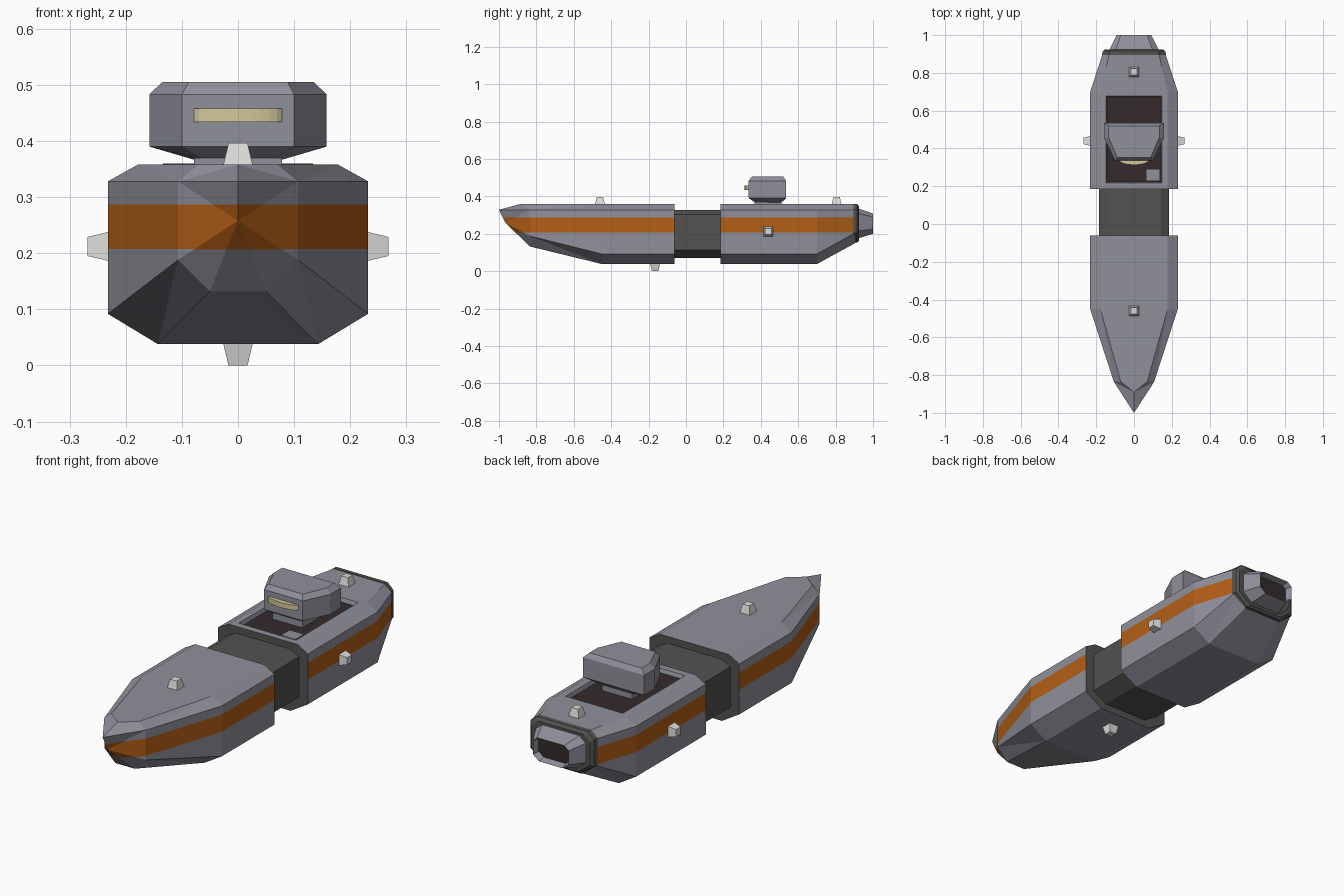
import bpy, bmesh, math
from mathutils import Vector, Matrix

if "Cube" in bpy.data.objects:
    bpy.data.objects.remove(bpy.data.objects["Cube"])


def material(name, r, g, b):
    m = bpy.data.materials.new(name)
    m.diffuse_color = (r, g, b, 1)
    m.use_nodes = True
    m.node_tree.nodes["Principled BSDF"].inputs["Base Color"].default_value = m.diffuse_color
    return m


HULL = material("hull_grey", .28, .28, .33)
ORANGE = material("orange_stripe", .46, .115, .008)
DARK = material("dark_grey", .085, .085, .08)
BROWN = material("dark_brown", .036, .024, .024)
WHITE = material("off_white", .72, .72, .70)
CREAM = material("cream_light", .65, .58, .33)


def finish(name, bm, mats, rule=None):
    bmesh.ops.recalc_face_normals(bm, faces=bm.faces)
    bm.normal_update()
    if rule:
        for f in bm.faces:
            f.material_index = rule(f.calc_center_median(), f.normal)
    me = bpy.data.meshes.new(name)
    bm.to_mesh(me)
    bm.free()
    for m in mats:
        me.materials.append(m)
    ob = bpy.data.objects.new(name, me)
    bpy.context.collection.objects.link(ob)
    return ob


def loft(halves, cap_start=True, cap_end=True):
    """Skin rings given as right-hand halves, mirrored across x."""
    bm = bmesh.new()
    rings = []
    for h in halves:
        pts = list(h) + [(-x, y, z) for x, y, z in reversed(h)]
        rings.append([bm.verts.new(p) for p in pts])
    for a, b in zip(rings, rings[1:]):
        n = len(a)
        for i in range(n):
            j = (i + 1) % n
            bm.faces.new((a[i], a[j], b[j], b[i]))
    if cap_start:
        bm.faces.new(rings[0])
    if cap_end:
        bm.faces.new(rings[-1])
    bmesh.ops.remove_doubles(bm, verts=bm.verts, dist=1e-5)
    bmesh.ops.recalc_face_normals(bm, faces=bm.faces)
    return bm


def section(y, xs=(.178, .232, .232, .143), zs=(.358, .328, .092, .038)):
    return [(x, y, z) for x, z in zip(xs, zs)]


def scaled(y, s):
    return [(x * s, y, .198 + (z - .198) * s) for x, _, z in section(0)]


def cut(bm, co, no):
    bmesh.ops.bisect_plane(bm, geom=bm.verts[:] + bm.edges[:] + bm.faces[:],
                           plane_co=co, plane_no=no, dist=1e-6)


def cut_stripe(bm):
    for z in (.207, .287):
        cut(bm, (0, 0, z), (0, 0, 1))


def hull_rule(c, n):
    if abs(n.y) > .99:
        return 2
    if .207 < c.z < .287:
        return 1
    if n.z > .95 and .30 < c.z < .345:
        return 3
    return 0


hull_mats = [HULL, ORANGE, DARK, BROWN]

# Front hull with pointed bow
bow = [(0, -.89, .358), (0, -1, .328), (0, -.965, .258), (0, -.965, .258)]
bm = loft([section(-.062), section(-.45),
           section(-.835, (.07, .107, .107, .05), (.358, .328, .188, .132)), bow],
          cap_end=False)
bmesh.ops.triangulate(bm, faces=[f for f in bm.faces if f.calc_center_median().y < -.5])
cut_stripe(bm)
finish("front_hull", bm, hull_mats, hull_rule)

# Rear hull with sunken deck well
stern_x, stern_z = (.13, .165, .165, .10), (.358, .328, .205, .15)
bm = loft([section(.185), section(.70), section(.905, stern_x, stern_z)])
cut_stripe(bm)
for x in (-.148, .148):
    cut(bm, (x, 0, 0), (1, 0, 0))
for y in (.217, .678):
    cut(bm, (0, y, 0), (0, 1, 0))
bm.normal_update()
well = [f for f in bm.faces if f.normal.z > .95
        and abs(f.calc_center_median().x) < .148 and .217 < f.calc_center_median().y < .678]
bmesh.ops.inset_region(bm, faces=well, thickness=.008, depth=-.018)
finish("rear_hull", bm, hull_mats, hull_rule)

# Narrow link between the hulls
finish("hull_link", loft([scaled(-.07, .8), scaled(.19, .8)]), [DARK])

# Stern collar
finish("stern_collar", loft([
    section(.895, (.133, .17, .17, .103), (.360, .330, .203, .150)),
    section(.915, (.133, .165, .165, .10), (.359, .328, .205, .153)),
    section(.925, (.118, .152, .152, .09), (.345, .318, .21, .163))]), [DARK])

# Exhaust nozzle with dark opening
bm = loft([section(.92, (.098, .132, .132, .08), (.335, .308, .215, .175)),
           section(1.0, (.07, .092, .092, .06), (.308, .29, .225, .20))])
bm.normal_update()
mouth = [f for f in bm.faces if f.normal.y > .9]
bmesh.ops.inset_region(bm, faces=mouth, thickness=.010)
bmesh.ops.translate(bm, verts=list({v for f in mouth for v in f.verts}), vec=(0, -.03, 0))
finish("exhaust_nozzle", bm, [HULL, BROWN],
       lambda c, n: 1 if n.y > .9 and c.y < .985 else 0)


# Bridge tower, lofted upward from plan outlines
def plan(z, pts):
    return [(x, y, z) for x, y in pts]


wide = [(.158, .535), (.158, .455), (.10, .335)]
finish("bridge_tower", loft([
    plan(.367, [(.08, .51), (.08, .455), (.06, .37)]), plan(.39, wide), plan(.483, wide),
    plan(.505, [(.135, .52), (.135, .46), (.088, .352)])]), [HULL])


def box(name, lo, hi, mat):
    lo, hi = Vector(lo), Vector(hi)
    bm = bmesh.new()
    bmesh.ops.create_cube(bm, size=1, matrix=Matrix.Translation((lo + hi) / 2)
                          @ Matrix.Diagonal((*(hi - lo), 1)))
    return finish(name, bm, [mat])


box("bridge_neck", (-.078, .365, .335), (.078, .51, .37), HULL)
box("deck_hatch", (.063, .228, .335), (.137, .292, .354), HULL)

# Curved light bar on the bridge front
bm = bmesh.new()
bmesh.ops.create_cone(bm, cap_ends=True, segments=24, radius1=1, radius2=1, depth=1,
                      matrix=Matrix.Translation((0, .34, .446))
                      @ Matrix.Diagonal((.08, .027, .024, 1)))
finish("bridge_light_bar", bm, [CREAM])


# Small tapered beacons pointing out from the hull
def beacon(name, pos, direction):
    bm = bmesh.new()
    turn = Vector(direction).to_track_quat('Z', 'Y').to_matrix().to_4x4()
    r = math.sqrt(2)
    bmesh.ops.create_cone(bm, cap_ends=True, segments=4, radius1=.027 * r, radius2=.017 * r,
                          depth=.042, matrix=Matrix.Translation(pos) @ turn
                          @ Matrix.Translation((0, 0, .017))
                          @ Matrix.Rotation(math.pi / 4, 4, 'Z'))
    finish(name, bm, [WHITE])


beacon("beacon_top_front", (0, -.46, .358), (0, 0, 1))
beacon("beacon_top_rear", (0, .805, .358), (0, 0, 1))
beacon("beacon_bottom", (0, -.165, .038), (0, 0, -1))
for side, label in ((1, "right"), (-1, "left")):
    beacon("beacon_" + label, (side * .23, .44, .212), (side, 0, 0))
